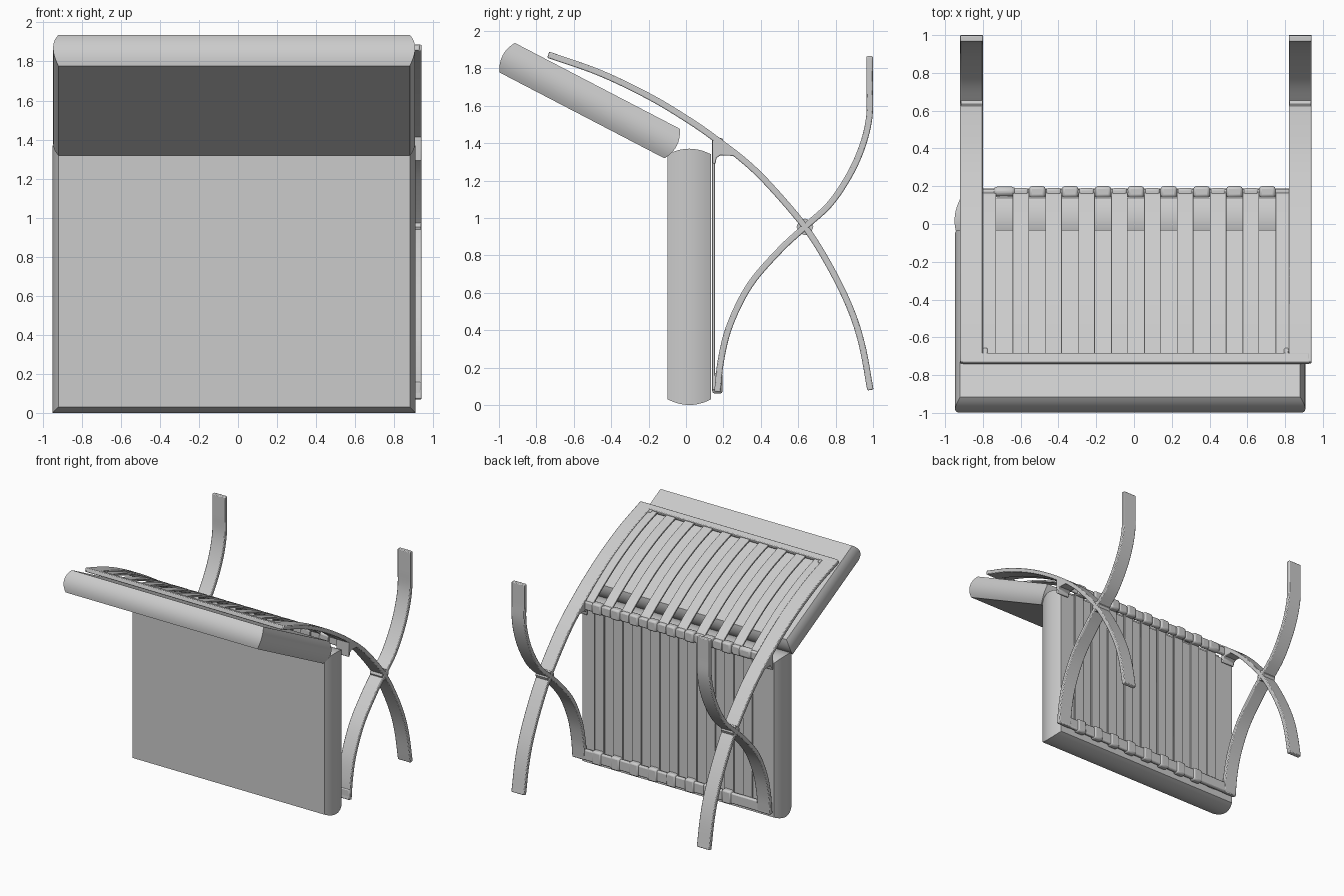
import bpy, bmesh, math
from mathutils import Vector

if "Cube" in bpy.data.objects:
    bpy.data.objects.remove(bpy.data.objects["Cube"])

CX = 0.01  # frame centre in x


def finish(name, bm, bevel=0.0):
    bmesh.ops.recalc_face_normals(bm, faces=bm.faces)
    me = bpy.data.meshes.new(name)
    bm.to_mesh(me)
    bm.free()
    ob = bpy.data.objects.new(name, me)
    bpy.context.collection.objects.link(ob)
    if bevel:
        m = ob.modifiers.new("soft_edges", 'BEVEL')
        m.width, m.segments, m.limit_method = bevel, 2, 'ANGLE'
        m.angle_limit = math.radians(40)
    bpy.context.view_layer.objects.active = ob
    ob.select_set(True)
    bpy.ops.object.shade_smooth_by_angle(angle=math.radians(35))
    ob.select_set(False)
    return ob


def smooth_path(pts, n=6):
    # Catmull-Rom curve through (y, z) points
    p = [Vector(q) for q in pts]
    p = [2 * p[0] - p[1]] + p + [2 * p[-1] - p[-2]]
    out = []
    for i in range(1, len(p) - 2):
        a, b, c, d = p[i - 1:i + 3]
        for k in range(n):
            t = k / n
            out.append(0.5 * (2 * b + (c - a) * t + (2 * a - 5 * b + 4 * c - d) * t * t
                              + (3 * b - a - 3 * c + d) * t ** 3))
    return out + [p[-2]]


def strip(name, path, thick, x0, x1, bevel=0.006):
    # flat band of constant thickness following a path in the YZ plane
    bm = bmesh.new()
    rings = []
    for i, p in enumerate(path):
        t = (path[min(i + 1, len(path) - 1)] - path[max(i - 1, 0)]).normalized()
        n = Vector((-t.y, t.x)) * thick / 2
        rings.append([bm.verts.new((x, q.x, q.y)) for x, q in
                      ((x0, p - n), (x1, p - n), (x1, p + n), (x0, p + n))])
    for a, b in zip(rings, rings[1:]):
        for k in range(4):
            bm.faces.new((a[k], a[(k + 1) % 4], b[(k + 1) % 4], b[k]))
    bm.faces.new(rings[0])
    bm.faces.new(rings[-1])
    return finish(name, bm, bevel)


def prism(name, pts, x0, x1, bevel=0.006):
    bm = bmesh.new()
    f = bm.faces.new([bm.verts.new((x0, y, z)) for y, z in pts])
    r = bmesh.ops.extrude_face_region(bm, geom=[f])
    vs = [v for v in r['geom'] if isinstance(v, bmesh.types.BMVert)]
    bmesh.ops.translate(bm, verts=vs, vec=(x1 - x0, 0, 0))
    return finish(name, bm, bevel)


def bar(name, x0, x1, y0, y1, z0, z1, bevel=0.01):
    return prism(name, [(y0, z0), (y1, z0), (y1, z1), (y0, z1)], x0, x1, bevel)


def cushion(name, hx, hl, ht, bulge, loc, tilt):
    # slab with flat faces and rounded, mitred edges
    bm = bmesh.new()
    rings, n = [], 10
    for i in range(n + 1):
        t = 2 * i / n - 1
        o = bulge * (1 - t * t)
        rings.append([bm.verts.new((sx * (hx + o), t * ht, sz * (hl + o)))
                      for sx, sz in ((-1, -1), (1, -1), (1, 1), (-1, 1))])
    for a, b in zip(rings, rings[1:]):
        for k in range(4):
            bm.faces.new((a[k], a[(k + 1) % 4], b[(k + 1) % 4], b[k]))
    bm.faces.new(rings[0])
    bm.faces.new(rings[-1])
    ob = finish(name, bm)
    ob.location = loc
    ob.rotation_euler = (tilt, 0, 0)


# Cushions
cushion("seat_cushion", 0.90, 0.655, 0.116, 0.03, (-0.02, 0.018, 0.685), 0)
cushion("back_cushion", 0.90, 0.4975, 0.089, 0.027, (-0.02, -0.515, 1.627), math.radians(62.5))

# Side frames: back rail running into one leg, crossed by the other leg
back_pts = [(-0.735, 1.872), (-0.46, 1.775), (-0.193, 1.647), (0.02, 1.519), (0.155, 1.425),
            (0.315, 1.302), (0.449, 1.172), (0.636, 0.952), (0.77, 0.738), (0.877, 0.519),
            (0.941, 0.321), (0.986, 0.08)]
leg_pts = [(0.982, 1.865), (0.982, 1.70), (0.98, 1.54), (0.945, 1.39), (0.877, 1.235), (0.77, 1.075),
           (0.636, 0.952), (0.503, 0.829), (0.342, 0.642), (0.235, 0.428), (0.187, 0.24), (0.168, 0.07)]
back_path, leg_path = smooth_path(back_pts), smooth_path(leg_pts)
gusset = [(0.142, 1.435), (0.142, 1.29), (0.158, 1.29), (0.163, 1.32), (0.185, 1.335), (0.285, 1.33), (0.24, 1.36)]
hub = [(0.636 + 0.045 * math.cos(a * math.pi / 4), 0.952 + 0.045 * math.sin(a * math.pi / 4)) for a in range(8)]
for side, s in (("left", -1), ("right", 1)):
    x0, x1 = sorted((CX + s * 0.81, CX + s * 0.93))
    strip(side + "_back_rail_and_leg", back_path, 0.034, x0, x1)
    strip(side + "_crossing_leg", leg_path, 0.034, x0, x1)
    prism(side + "_corner_bracket", gusset, x0, x1)
    prism(side + "_cross_hub", hub, x0 + 0.003, x1 - 0.003, 0)
    # inner corner webs where side rails meet the cross rails
    xi = CX + s * 0.81
    xa, xb = sorted((xi, xi - s * 0.025))
    strip(side + "_top_corner_web", smooth_path([(-0.70, 1.860), (-0.66, 1.847)], 2), 0.03, xa, xb)

# Cross rails
top_rail = smooth_path([(-0.737, 1.873), (-0.71, 1.864), (-0.685, 1.856)], 2)
strip("back_top_rail", top_rail, 0.034, CX - 0.92, CX + 0.92)
bar("seat_rear_rail", CX - 0.83, CX + 0.83, 0.156, 0.186, 1.345, 1.415)
bar("seat_front_rail", CX - 0.93, CX + 0.93, 0.154, 0.187, 0.07, 0.16)

# Back straps follow the rails and tuck behind the rear rail
strap_path = smooth_path([(-0.70, 1.860)] + back_pts[1:3] +
                         [(0.02, 1.515), (0.115, 1.448), (0.16, 1.41), (0.172, 1.36)])
for i in range(10):
    x = CX - 0.783 + i * 0.174
    strip(f"back_strap_{i + 1}", strap_path, 0.014, x - 0.0435, x + 0.0435, 0.002)
    if i not in (0, 9):
        bar(f"back_strap_loop_{i + 1}", x - 0.04, x + 0.04, 0.148, 0.19, 1.34, 1.42, 0.012)

# Seat straps with loops around both rails
for i in range(9):
    x = CX - 0.696 + i * 0.174
    bar(f"seat_strap_{i + 1}", x - 0.0435, x + 0.0435, 0.14, 0.155, 0.08, 1.41, 0.003)
    if i:
        bar(f"rear_loop_{i + 1}", x - 0.0435, x + 0.0435, 0.14, 0.2, 1.337, 1.428, 0.015)
        bar(f"front_loop_{i + 1}", x - 0.0435, x + 0.0435, 0.14, 0.196, 0.06, 0.172, 0.015)
    else:
        bar("rear_loop_rounded", x - 0.06, x + 0.06, 0.145, 0.198, 1.34, 1.425, 0.022)
